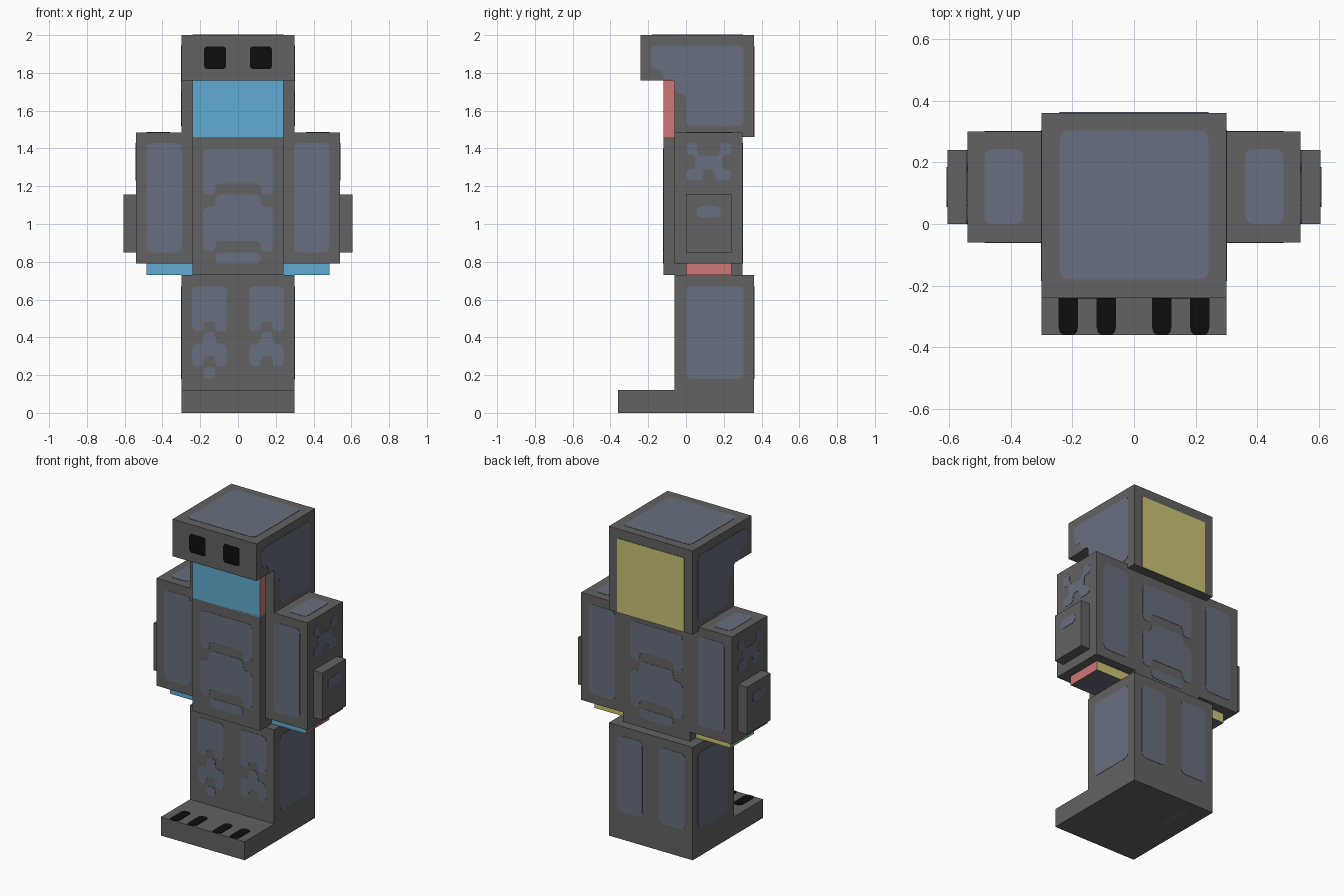
import bpy, bmesh
from mathutils import Vector

if "Cube" in bpy.data.objects:
    bpy.data.objects.remove(bpy.data.objects["Cube"], do_unlink=True)


def material(name, rgb):
    lin = [(c / 255 / 12.92 if c < 11 else ((c / 255 + 0.055) / 1.055) ** 2.4) for c in rgb] + [1]
    m = bpy.data.materials.new(name)
    m.use_nodes = True
    m.diffuse_color = lin
    m.node_tree.nodes["Principled BSDF"].inputs["Base Color"].default_value = lin
    return m


GREY = material("charcoal_grey", (98, 98, 98))
SLATE = material("slate_blue", (103, 110, 126))
BLACK = material("black", (13, 13, 13))
BLUE = material("sky_blue", (96, 170, 210))
PINK = material("pink", (206, 119, 119))
GREEN = material("green", (117, 206, 117))
YELLOW = material("yellow", (204, 195, 117))


def prism(name, outline, place, w0, w1, mats):
    """Extrude a 2D outline from depth w0 to w1; place maps (u, v, w) to space."""
    bm = bmesh.new()
    a = [bm.verts.new(place(u, v, w0)) for u, v in outline]
    b = [bm.verts.new(place(u, v, w1)) for u, v in outline]
    bm.faces.new(a)
    bm.faces.new(b)
    n = len(outline)
    for i in range(n):
        j = (i + 1) % n
        bm.faces.new((a[i], a[j], b[j], b[i]))
    bmesh.ops.recalc_face_normals(bm, faces=bm.faces)
    me = bpy.data.meshes.new(name)
    bm.to_mesh(me)
    bm.free()
    for m in mats:
        me.materials.append(m)
    ob = bpy.data.objects.new(name, me)
    bpy.context.scene.collection.objects.link(ob)
    return ob


def rect(u0, u1, v0, v1):
    return [(u0, v0), (u1, v0), (u1, v1), (u0, v1)]


def box(name, x0, x1, y0, y1, z0, z1, mats=(GREY,)):
    return prism(name, rect(x0, x1, y0, y1), lambda u, v, w: (u, v, w), z0, z1, mats)


def direction_box(name, *size):
    """Box whose sides each have their own colour, chosen by face direction."""
    ob = box(name, *size, mats=(SLATE, BLUE, YELLOW, PINK, GREEN))
    for f in ob.data.polygons:
        n = f.normal
        f.material_index = (1 if n.y < -0.5 else 2 if n.y > 0.5 else
                            3 if n.x > 0.5 else 4 if n.x < -0.5 else 0)


def rounded(pts, r):
    """Round every corner of an outline with a short curve."""
    out = []
    for i, p in enumerate(pts):
        p = Vector(p)
        a, b = Vector(pts[i - 1]) - p, Vector(pts[(i + 1) % len(pts)]) - p
        k = min(r, 0.48 * a.length, 0.48 * b.length)
        s, e = p + a.normalized() * k, p + b.normalized() * k
        for t in (0, 0.33, 0.67, 1):
            q = s * (1 - t) ** 2 + p * 2 * t * (1 - t) + e * t * t
            out.append((q.x, q.y))
    return out


# Directions a painted plate can face, at distance d from the origin
FACING = {
    "front": lambda d: lambda u, v, w: (u, -d - w, v),
    "back": lambda d: lambda u, v, w: (u, d + w, v),
    "left": lambda d: lambda u, v, w: (d + w, u, v),
    "right": lambda d: lambda u, v, w: (-d - w, u, v),
    "top": lambda d: lambda u, v, w: (u, v, d + w),
    "bottom": lambda d: lambda u, v, w: (u, v, d - w),
}


def plate(name, facing, d, pts, mat=SLATE, r=0.03):
    prism(name, rounded(pts, r), FACING[facing](d), -0.002, 0.002, (mat,))


def flip(pts, s):
    return [(u * s, v) for u, v in pts]


def sym(half):
    """Close a half outline by mirroring it across u = 0."""
    return half + [(-u, v) for u, v in reversed(half)]


def across(name, profile, half_width):
    prism(name, profile, lambda u, v, w: (w, u, v), -half_width, half_width, (GREY,))


# Head: hooded shell around a coloured inner block
across("head_shell", [(-0.24, 1.76), (-0.06, 1.76), (-0.06, 1.46), (0.36, 1.46),
                      (0.36, 2.0), (-0.24, 2.0)], 0.30)
direction_box("head_core", -0.24, 0.24, -0.12, 0.363, 1.461, 1.94)
plate("head_top_patch", "top", 2.0, rect(-0.242, 0.242, -0.18, 0.303), r=0.035)
head_patch = [(-0.185, 1.945), (0.305, 1.945), (0.305, 1.52), (0.0, 1.52), (0.0, 1.69),
              (-0.058, 1.69), (-0.058, 1.765), (-0.125, 1.765), (-0.125, 1.82), (-0.185, 1.82)]

# Torso and legs with feet
box("torso", -0.24, 0.24, -0.12, 0.30, 0.73, 1.47)
across("legs_and_feet", [(-0.36, 0), (0.36, 0), (0.36, 0.73), (-0.06, 0.73),
                         (-0.06, 0.12), (-0.36, 0.12)], 0.30)

# Torso patches, front and back
for facing, d in (("front", 0.12), ("back", 0.30)):
    plate(facing + "_chest_patch", facing, d, sym(
        [(0.185, 1.40), (0.185, 1.155), (0.12, 1.155), (0.12, 1.215)]))
    plate(facing + "_belly_patch", facing, d, sym(
        [(0.12, 1.155), (0.12, 1.09), (0.185, 1.09), (0.185, 0.853), (0.12, 0.853), (0.12, 0.91)]))
    plate(facing + "_waist_patch", facing, d, rect(-0.12, 0.12, 0.79, 0.85))

thigh = [(0.06, 0.67), (0.243, 0.67), (0.243, 0.43), (0.182, 0.43), (0.182, 0.485),
         (0.12, 0.485), (0.12, 0.43), (0.06, 0.43)]
shin = [(0.12, 0.43), (0.182, 0.43), (0.182, 0.365), (0.243, 0.365), (0.243, 0.245),
        (0.182, 0.245), (0.182, 0.303), (0.12, 0.303), (0.12, 0.245), (0.06, 0.245),
        (0.06, 0.365), (0.12, 0.365)]
shoulder = [(0.0, 1.43), (0.06, 1.43), (0.06, 1.36), (0.18, 1.36), (0.18, 1.43), (0.24, 1.43),
            (0.24, 1.365), (0.19, 1.365), (0.19, 1.29), (0.24, 1.29), (0.24, 1.23),
            (0.15, 1.23), (0.15, 1.29), (0.09, 1.29), (0.09, 1.23), (0.0, 1.23),
            (0.0, 1.29), (0.05, 1.29), (0.05, 1.365), (0.0, 1.365)]

# Paired parts on both sides
for side, s in (("left", 1), ("right", -1)):
    def span(a, b):
        return sorted((a * s, b * s))

    # Arm, its coloured core and the outer pad
    box(side + "_arm", *span(0.24, 0.54), -0.06, 0.30, 0.79, 1.485)
    direction_box(side + "_arm_core", *span(0.235, 0.485), 0.0, 0.24, 0.73, 0.80)
    box(side + "_arm_pad", *span(0.53, 0.605), 0.0, 0.24, 0.85, 1.155)
    plate(side + "_arm_front_patch", "front", 0.06, flip(rect(0.297, 0.485, 0.85, 1.428), s))
    plate(side + "_arm_back_patch", "back", 0.30, flip(rect(0.297, 0.485, 0.85, 1.428), s))
    plate(side + "_arm_top_patch", "top", 1.485, flip(rect(0.36, 0.485, 0.0, 0.243), s))
    plate(side + "_shoulder_patch", side, 0.54, shoulder)
    plate(side + "_pad_patch", side, 0.605, rect(0.055, 0.185, 1.035, 1.095))

    # Head side and eye
    plate(side + "_head_patch", side, 0.30, head_patch)
    plate(side + "_eye", "front", 0.24, flip(rect(0.063, 0.18, 1.82, 1.94), s), BLACK, 0.02)

    # Leg patches
    plate(side + "_thigh_patch", "front", 0.06, flip(thigh, s))
    plate(side + "_shin_patch", "front", 0.06, flip(shin, s))
    plate(side + "_leg_side_patch", side, 0.30, rect(0.0, 0.305, 0.18, 0.67))
    plate(side + "_leg_back_patch", "back", 0.36, flip(rect(0.06, 0.243, 0.18, 0.67), s))

    # Toe stripes, square at the front edge and rounded behind
    for i, x in enumerate((0.09, 0.213)):
        plate(f"{side}_toe_{i + 1}", "top", 0.12,
              flip(rect(x - 0.031, x + 0.031, -0.36, -0.21), s), BLACK, 0.025)

# Small marks on the right leg and sole
plate("right_ankle_patch", "front", 0.06, rect(-0.182, -0.12, 0.18, 0.243))
plate("right_sole_patch", "bottom", 0.002, rect(-0.185, -0.09, 0.07, 0.30))
